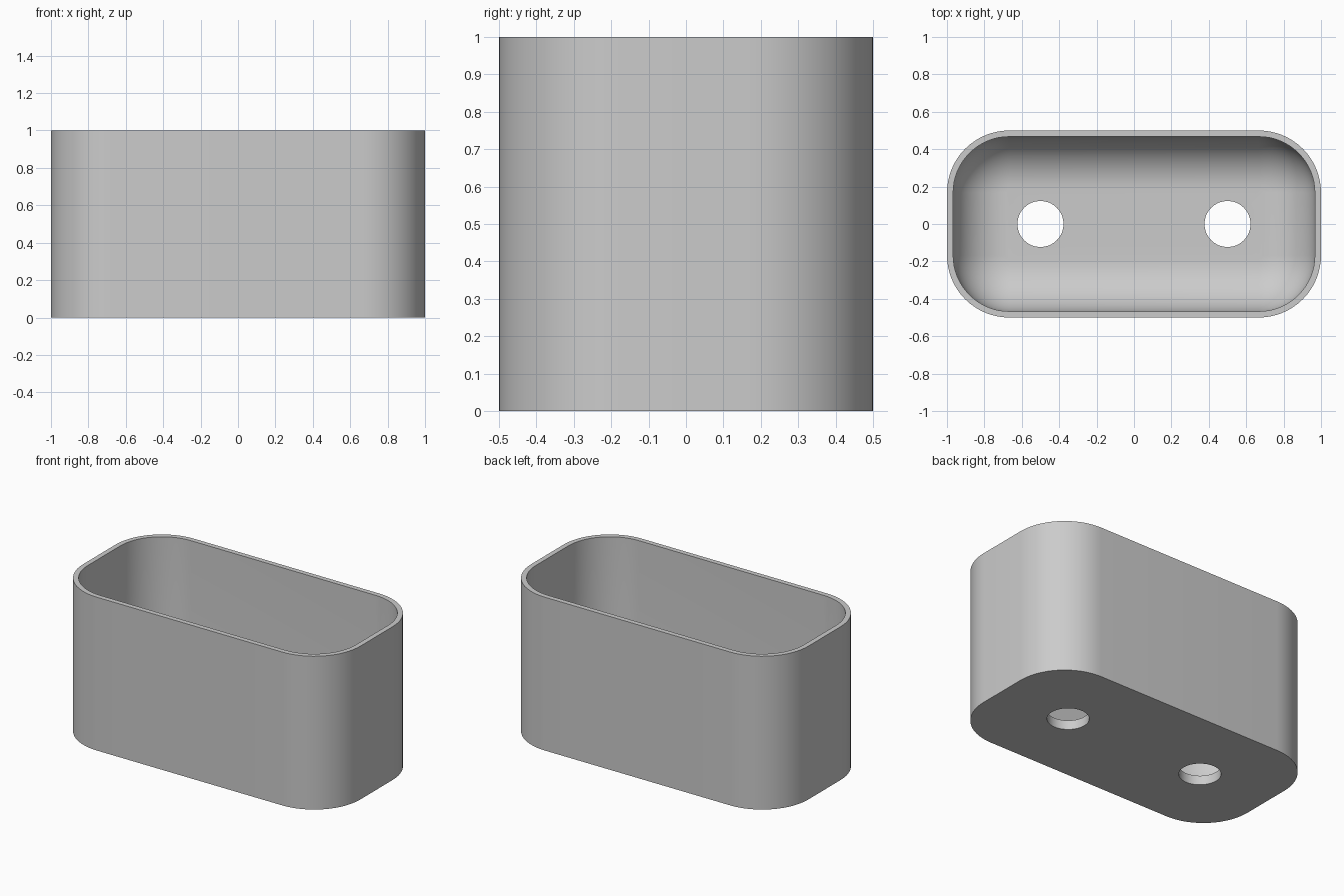
import bpy, bmesh
from math import sin, cos, pi

cube = bpy.data.objects.get("Cube")
if cube:
    bpy.data.objects.remove(cube)

HALF_X, HALF_Y, HEIGHT = 1.0, 0.5, 1.0
CORNER, WALL, FLOOR, FILLET = 0.333, 0.033, 0.06, 0.28
HOLE_X, HOLE_R = 0.5, 0.123
STEPS = 16

grey = bpy.data.materials.new("plain_grey")
grey.use_nodes = True
colour = (0.6, 0.6, 0.6, 1)
grey.diffuse_color = colour
grey.node_tree.nodes["Principled BSDF"].inputs["Base Color"].default_value = colour


def ring(bm, inset, z):
    """Rounded rectangle, inset from the outer outline."""
    r = CORNER - inset
    verts = []
    for i, (sx, sy) in enumerate([(1, 1), (-1, 1), (-1, -1), (1, -1)]):
        for k in range(STEPS + 1):
            a = (i + k / STEPS) * pi / 2
            verts.append(bm.verts.new((sx * (HALF_X - CORNER) + r * cos(a),
                                       sy * (HALF_Y - CORNER) + r * sin(a), z)))
    return verts


# Planter shell: outer wall, rim, inner wall and filleted floor
bm = bmesh.new()
profile = [(0, 0), (0, HEIGHT), (WALL, HEIGHT)]
for k in range(STEPS + 1):
    a = k / STEPS * pi / 2
    profile.append((WALL + FILLET * (1 - cos(a)), FLOOR + FILLET * (1 - sin(a))))
rings = [ring(bm, inset, z) for inset, z in profile]
for low, high in zip(rings, rings[1:]):
    for i in range(len(low)):
        j = (i + 1) % len(low)
        bm.faces.new((low[i], low[j], high[j], high[i]))
bm.faces.new(rings[0][::-1])
bm.faces.new(rings[-1])
bmesh.ops.recalc_face_normals(bm, faces=bm.faces)
mesh = bpy.data.meshes.new("planter_box")
bm.to_mesh(mesh)
bm.free()
mesh.materials.append(grey)
planter = bpy.data.objects.new("planter_box", mesh)
bpy.context.collection.objects.link(planter)

# Drain holes through the floor
for side in (-1, 1):
    bpy.ops.mesh.primitive_cylinder_add(vertices=64, radius=HOLE_R, depth=0.4,
                                        location=(side * HOLE_X, 0, 0))
    cutter = bpy.context.object
    cutter.name = "drain_hole_cutter"
    cutter.hide_render = True
    cutter.data.materials.append(grey)
    mod = planter.modifiers.new("drain_hole", "BOOLEAN")
    mod.operation, mod.solver, mod.object = "DIFFERENCE", "EXACT", cutter
    bpy.context.view_layer.objects.active = planter
    bpy.ops.object.modifier_apply(modifier=mod.name)
    bpy.data.objects.remove(cutter)

# Smooth curves, crisp rim and base
bpy.ops.object.select_all(action="DESELECT")
planter.select_set(True)
bpy.context.view_layer.objects.active = planter
bpy.ops.object.shade_smooth_by_angle(angle=pi / 6)
